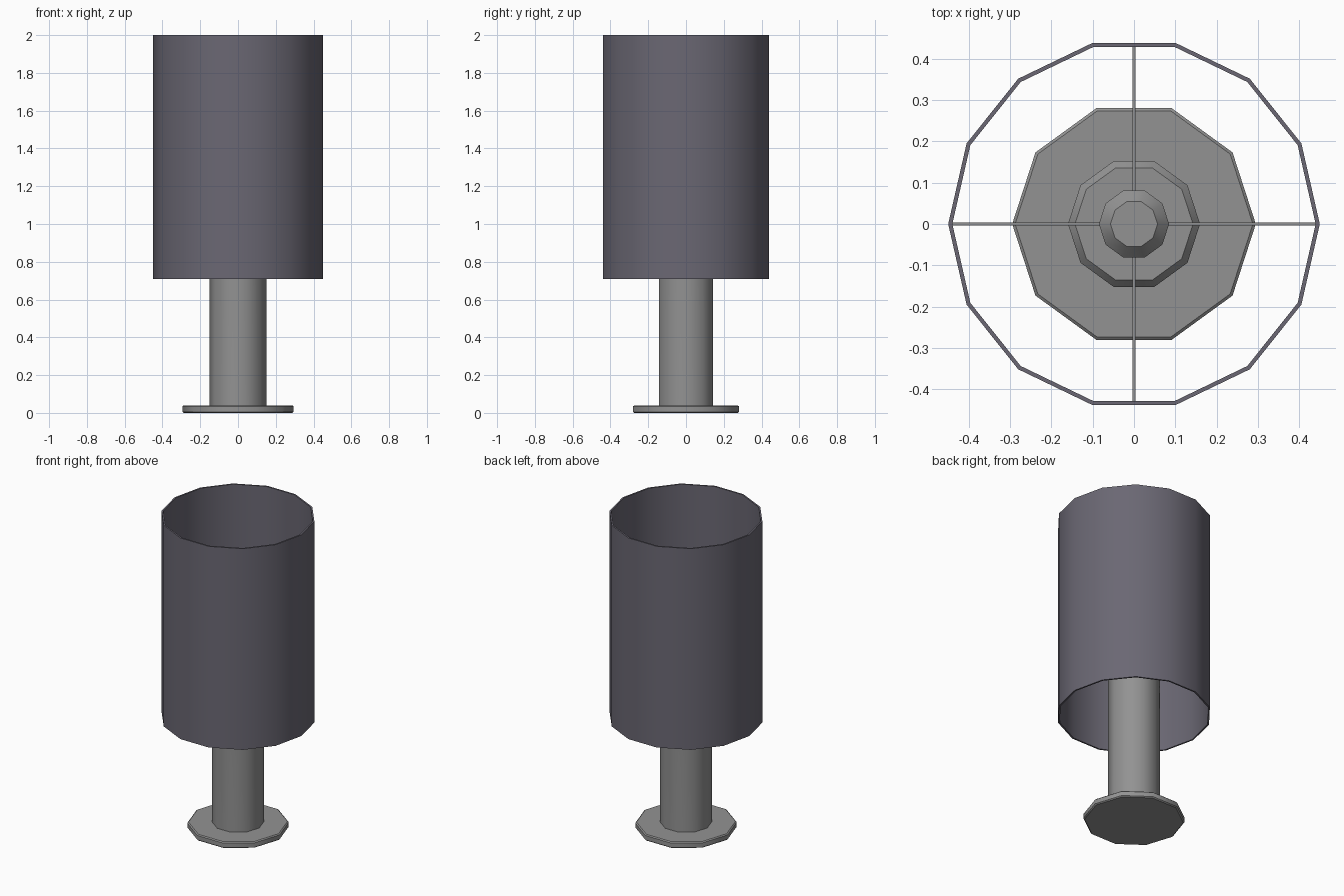
import bpy, bmesh, math
from mathutils import Matrix

if "Cube" in bpy.data.objects:
    bpy.data.objects.remove(bpy.data.objects["Cube"])


def material(name, rgb):
    m = bpy.data.materials.new(name)
    m.diffuse_color = (*rgb, 1)
    m.use_nodes = True
    m.node_tree.nodes["Principled BSDF"].inputs["Base Color"].default_value = m.diffuse_color
    return m


METAL = material("grey metal", (0.29, 0.29, 0.29))
FABRIC = material("dark fabric", (0.145, 0.137, 0.172))


def finish(name, bm, mat, smooth=True):
    bmesh.ops.recalc_face_normals(bm, faces=bm.faces)
    me = bpy.data.meshes.new(name)
    bm.to_mesh(me)
    bm.free()
    me.materials.append(mat)
    if smooth:
        for p in me.polygons:
            p.use_smooth = True
        me.set_sharp_from_angle(angle=math.radians(40))
    ob = bpy.data.objects.new(name, me)
    bpy.context.collection.objects.link(ob)
    return ob


def lathe(name, profile, sides, mat, closed=False):
    """Spin (radius, z) points around z; cap the ends, or close the loop."""
    bm = bmesh.new()
    rings = []
    for r, z in profile:
        rings.append([bm.verts.new((r * math.cos(2 * math.pi * i / sides),
                                    r * math.sin(2 * math.pi * i / sides), z))
                      for i in range(sides)])
    pairs = list(zip(rings, rings[1:]))
    if closed:
        pairs.append((rings[-1], rings[0]))
    else:
        bm.faces.new(rings[0])
        bm.faces.new(rings[-1])
    for a, b in pairs:
        for i in range(sides):
            j = (i + 1) % sides
            bm.faces.new((a[i], a[j], b[j], b[i]))
    return finish(name, bm, mat)


# Foot disc
lathe("base", [(0.288, 0), (0.295, 0.006), (0.295, 0.034), (0.288, 0.04)], 10, METAL)

# Column, bevelled at its hidden top
lathe("stem", [(0.151, 0.03), (0.151, 0.9), (0.16, 1.18), (0.143, 1.2)], 10, METAL)

# Lamp holder on top of the column
lathe("socket", [(0.085, 1.19), (0.085, 1.37), (0.057, 1.4)], 10, METAL)

# Open shade with a thin wall
lathe("shade", [(0.45, 0.71), (0.45, 2.0), (0.44, 2.0), (0.44, 0.71)], 14, FABRIC, closed=True)

# Four thin rods carrying the shade
for k, reach in enumerate((0.445, 0.435, 0.445, 0.435)):
    bm = bmesh.new()
    bmesh.ops.create_cube(bm, size=1, matrix=Matrix.Rotation(k * math.pi / 2, 4, 'Z')
                          @ Matrix.Translation(((0.06 + reach) / 2, 0, 1.35))
                          @ Matrix.Diagonal((reach - 0.06, 0.007, 0.007, 1)))
    finish(f"shade_rod_{k + 1}", bm, METAL, smooth=False)
